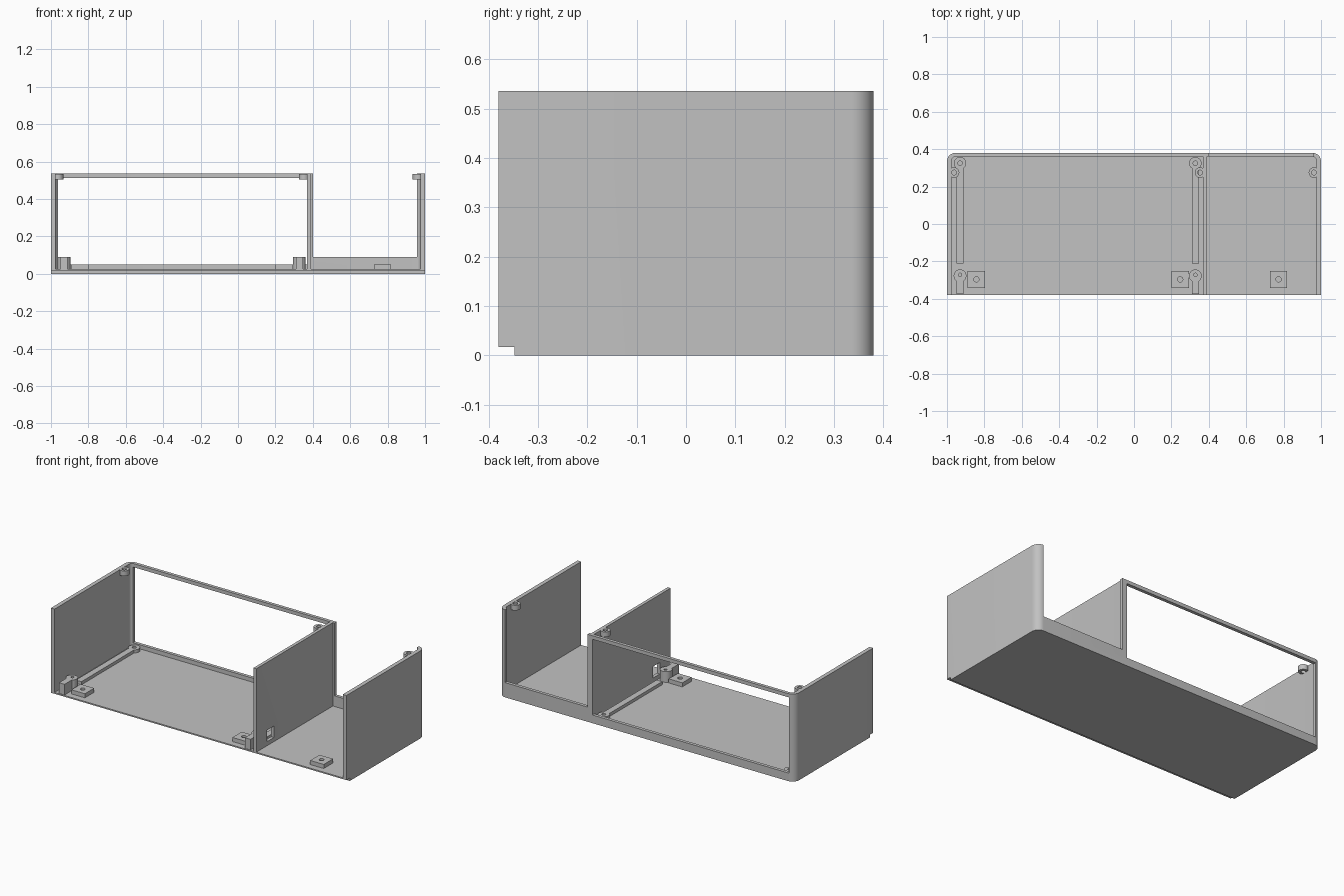
import bpy
import bmesh
from math import pi, sin, cos, radians

cube = bpy.data.objects.get("Cube")
if cube:
    bpy.data.objects.remove(cube, do_unlink=True)

grey = bpy.data.materials.new("light grey plastic")
grey.use_nodes = True
tone = (0.54, 0.54, 0.54, 1)
grey.diffuse_color = tone
grey.node_tree.nodes["Principled BSDF"].inputs["Base Color"].default_value = tone


def prism(name, outline, z0, z1):
    """Extrude a counter-clockwise outline upwards."""
    bm = bmesh.new()
    face = bm.faces.new([bm.verts.new((x, y, z0)) for x, y in outline])
    top = bmesh.ops.extrude_face_region(bm, geom=[face])["geom"]
    for v in top:
        if isinstance(v, bmesh.types.BMVert):
            v.co.z = z1
    bmesh.ops.recalc_face_normals(bm, faces=bm.faces)
    mesh = bpy.data.meshes.new(name)
    bm.to_mesh(mesh)
    bm.free()
    mesh.materials.append(grey)
    obj = bpy.data.objects.new(name, mesh)
    bpy.context.collection.objects.link(obj)
    return obj


def arc(cx, cy, r, a0, a1, steps):
    return [(cx + r * cos(radians(a0 + (a1 - a0) * i / steps)),
             cy + r * sin(radians(a0 + (a1 - a0) * i / steps))) for i in range(steps + 1)]


def box(name, x0, x1, y0, y1, z0, z1):
    return prism(name, [(x0, y0), (x1, y0), (x1, y1), (x0, y1)], z0, z1)


def disc(name, x, y, r, z0, z1):
    return prism(name, arc(x, y, r, 0, 350, 35), z0, z1)


def rounded_back(name, x0, x1, y0, y1, r_left, r_right, z0, z1):
    """Block with its two rear vertical corners rounded."""
    outline = [(x0, y0), (x1, y0)]
    outline += arc(x1 - r_right, y1 - r_right, r_right, 0, 90, 10)
    outline += arc(x0 + r_left, y1 - r_left, r_left, 90, 180, 10)
    return prism(name, outline, z0, z1)


def combine(obj, other, operation="DIFFERENCE"):
    mod = obj.modifiers.new("cut", "BOOLEAN")
    mod.operation, mod.object, mod.solver = operation, other, "EXACT"
    bpy.context.view_layer.objects.active = obj
    bpy.ops.object.modifier_apply(modifier=mod.name)
    bpy.data.objects.remove(other, do_unlink=True)


FLOOR, TOP, FRONT, BACK = 0.025, 0.535, -0.38, 0.38

# Tray with side walls, divider and rear frame, hollowed from one block
shell = rounded_back("shell", -1, 1, FRONT, BACK, 0.045, 0.045, 0, TOP)
cutters = [
    rounded_back("left_bay", -0.975, 0.37, -0.5, 0.36, 0.022, 0.002, FLOOR, 1),
    rounded_back("right_bay", 0.39, 0.975, -0.5, 0.36, 0.002, 0.022, FLOOR, 1),
    box("rear_window", -0.962, 0.368, 0.3, 0.5, 0.05, 0.513),
    box("rear_gap", 0.4, 0.958, 0.3, 0.5, 0.09, 1),
    box("divider_port", 0.34, 0.42, -0.275, -0.21, 0.05, 0.12),
    box("front_step", -1.1, 1.1, -0.5, -0.348, -0.1, 0.017),
]
for cutter in cutters:
    combine(shell, cutter)
parts = [shell]

# Square mounting pads with screw holes
for name, x in (("left_pad", -0.843), ("middle_pad", 0.247), ("right_pad", 0.773)):
    pad = box(name, x - 0.046, x + 0.046, -0.341, -0.251, FLOOR - 0.004, 0.05)
    combine(pad, disc("hole", x, -0.296, 0.014, FLOOR, 0.1))
    parts.append(pad)

# Guide rails with a low rear boss and a tall front boss
for side, x in (("left", -0.93), ("right", 0.328)):
    rail = box(side + "_rail", x - 0.019, x + 0.019, -0.212, 0.31, FLOOR - 0.004, 0.044)
    combine(rail, disc("boss", x, 0.325, 0.033, FLOOR - 0.004, 0.044), "UNION")
    combine(rail, disc("hole", x, 0.325, 0.012, FLOOR, 0.1))
    front = box(side + "_front_boss", x - 0.019, x + 0.019, -0.375, -0.275, FLOOR - 0.004, 0.09)
    combine(front, disc("boss", x, -0.277, 0.034, FLOOR - 0.004, 0.09), "UNION")
    combine(front, disc("hole", x, -0.272, 0.009, 0.04, 0.1))
    parts += [rail, front]

# Screw lugs at the top of the walls
for name, x in (("left_lug", -0.962), ("divider_lug", 0.353), ("right_lug", 0.962)):
    lug = disc(name, x, 0.275, 0.028, 0.503, TOP - 0.0005)
    combine(lug, disc("hole", x, 0.275, 0.013, 0.4, 0.6))
    # Trim the lug where it is buried in the wall
    wall = 0.372 if x > 0 and x < 0.5 else 0.977
    if x < 0:
        combine(lug, box("trim", -1.1, -wall, 0, 0.5, 0.4, 0.6))
    else:
        combine(lug, box("trim", wall, 1.1, 0, 0.5, 0.4, 0.6))
    parts.append(lug)

bpy.ops.object.select_all(action="DESELECT")
for part in parts:
    part.select_set(True)
bpy.context.view_layer.objects.active = shell
bpy.ops.object.shade_smooth_by_angle(angle=pi / 6)
